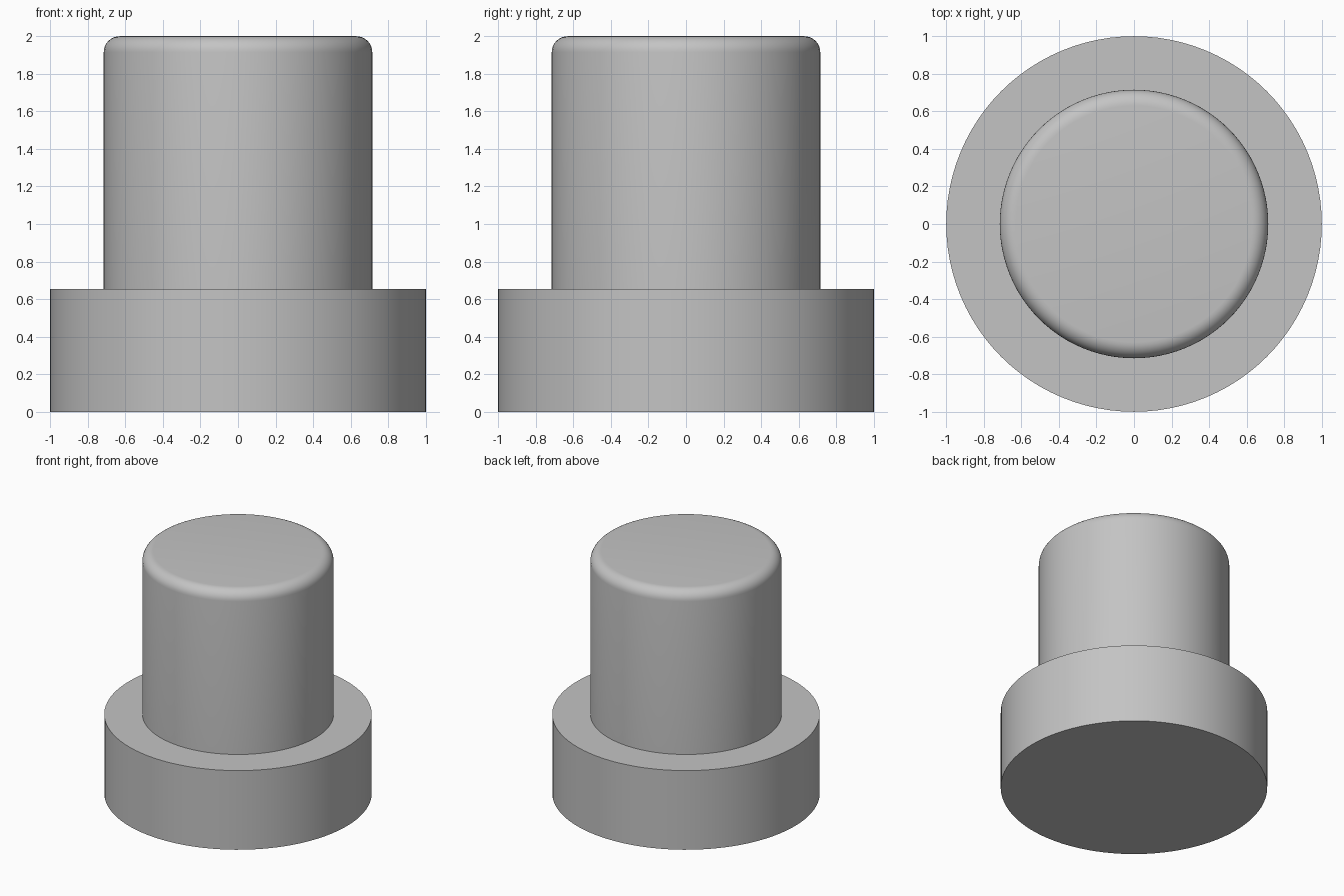
import bpy, bmesh, math

if "Cube" in bpy.data.objects:
    bpy.data.objects.remove(bpy.data.objects["Cube"])

SEGMENTS = 96
BASE_R, BASE_H = 1.0, 0.653
POST_R, TOP, ROUND = 0.715, 2.0, 0.085

grey = bpy.data.materials.new("plain grey")
grey.diffuse_color = (0.55, 0.55, 0.55, 1)
grey.use_nodes = True
grey.node_tree.nodes["Principled BSDF"].inputs["Base Color"].default_value = grey.diffuse_color

# Half profile: wide base, step, post with a rounded top rim
profile = [(BASE_R, 0), (BASE_R, BASE_H), (POST_R, BASE_H)]
for i in range(9):
    a = math.pi / 2 * i / 8
    profile.append((POST_R - ROUND + ROUND * math.cos(a),
                    TOP - ROUND + ROUND * math.sin(a)))

# Turn the profile into rings, then close the bottom and top
bm = bmesh.new()
rings = []
for r, z in profile:
    rings.append([bm.verts.new((r * math.cos(t), r * math.sin(t), z))
                  for t in (2 * math.pi * k / SEGMENTS for k in range(SEGMENTS))])
for low, high in zip(rings, rings[1:]):
    for k in range(SEGMENTS):
        n = (k + 1) % SEGMENTS
        bm.faces.new((low[k], low[n], high[n], high[k]))
bm.faces.new(rings[0][::-1])
bm.faces.new(rings[-1])

mesh = bpy.data.meshes.new("stepped_post")
bm.to_mesh(mesh)
bm.free()
mesh.materials.append(grey)
post = bpy.data.objects.new("stepped_post", mesh)
bpy.context.collection.objects.link(post)

# Smooth round sides, sharp step and base edges
bpy.context.view_layer.objects.active = post
post.select_set(True)
bpy.ops.object.shade_smooth_by_angle(angle=math.radians(30))
